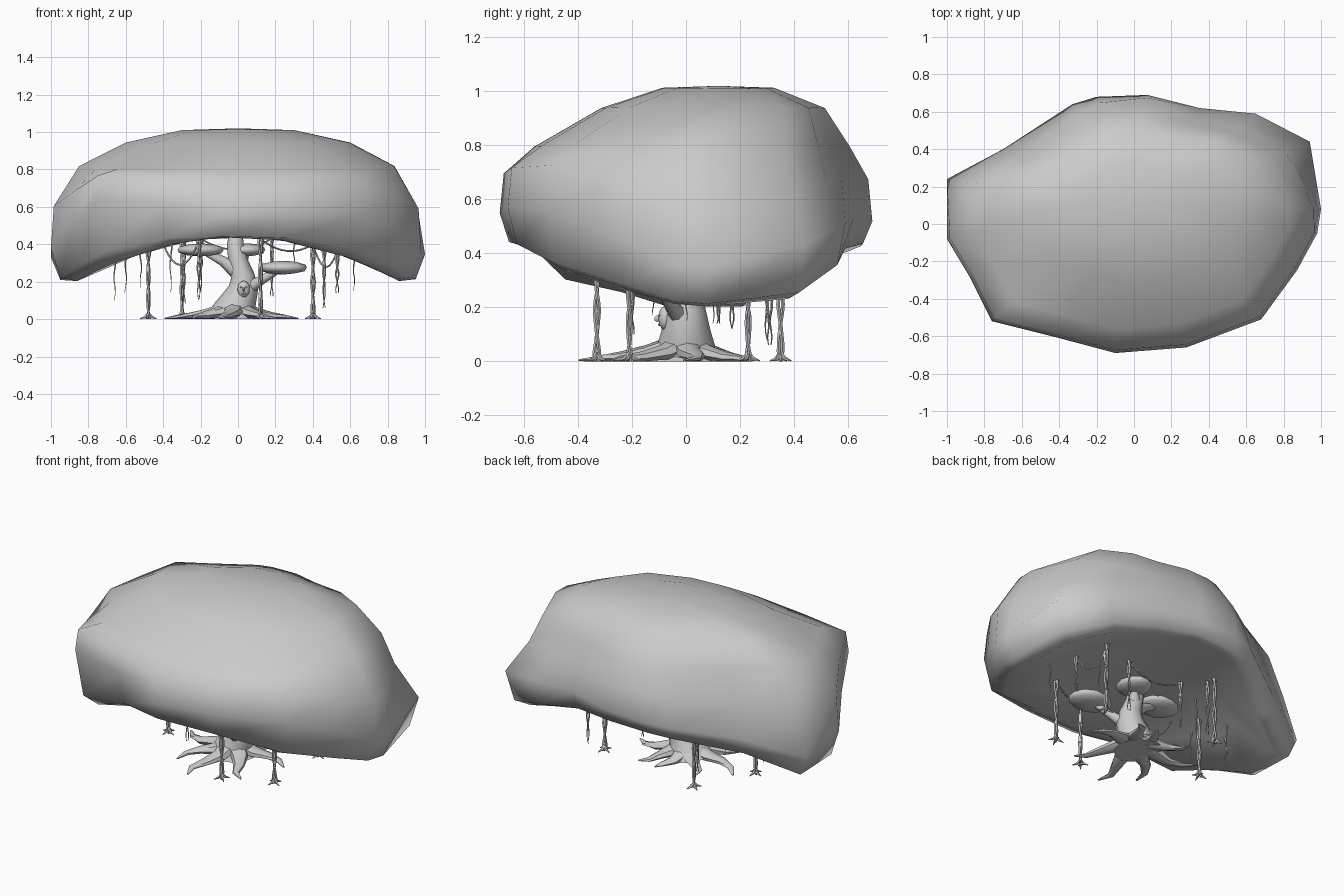
import bpy, bmesh, math
from mathutils import Vector

if "Cube" in bpy.data.objects:
    bpy.data.objects.remove(bpy.data.objects["Cube"])


def finish(name, bm, angle=45):
    bmesh.ops.recalc_face_normals(bm, faces=bm.faces)
    me = bpy.data.meshes.new(name)
    bm.to_mesh(me)
    bm.free()
    ob = bpy.data.objects.new(name, me)
    bpy.context.collection.objects.link(ob)
    bpy.ops.object.select_all(action='DESELECT')
    ob.select_set(True)
    bpy.context.view_layer.objects.active = ob
    bpy.ops.object.shade_smooth_by_angle(angle=math.radians(angle))
    return ob


def loft(bm, rings, caps=True):
    n = len(rings[0])
    for a, b in zip(rings, rings[1:]):
        for i in range(n):
            bm.faces.new((a[i], a[(i + 1) % n], b[(i + 1) % n], b[i]))
    if caps:
        bm.faces.new(rings[0])
        bm.faces.new(rings[-1])


def tube(bm, pts, radii, sides=6, flat=1.0):
    pts = [Vector(p) for p in pts]
    rings = []
    for i, p in enumerate(pts):
        d = pts[min(i + 1, len(pts) - 1)] - pts[max(i - 1, 0)]
        sign = 1 if pts[-1].z >= pts[0].z else -1
        q = Vector((0, 0, sign)).rotation_difference(d)
        ring = []
        for k in range(sides):
            a = math.tau * k / sides
            o = q @ Vector((math.cos(a), math.sin(a), 0)) * radii[i]
            v = p + Vector((o.x, o.y, o.z * flat))
            ring.append(bm.verts.new((v.x, v.y, max(v.z, 0))))
        rings.append(ring)
    loft(bm, rings)


def blob(name, loc, size, sub=2):
    bm = bmesh.new()
    bmesh.ops.create_icosphere(bm, subdivisions=sub, radius=1)
    for v in bm.verts:
        v.co = Vector(loc) + Vector(v.co[i] * size[i] for i in range(3))
    return finish(name, bm, 60)


# Canopy: plan outline scaled into rings, drooping toward both ends, arched beneath
outline = [(1, .08), (.94, .44), (.65, .59), (.35, .62), (.07, .69), (-.2, .68), (-.33, .64),
           (-.7, .4), (-1, .24), (-1, -.08), (-.88, -.28), (-.76, -.52), (-.4, -.61),
           (-.1, -.69), (.28, -.66), (.68, -.51), (.87, -.25), (.98, -.05)]
# scale, height, end droop, shift in y, front corner lift, back corner tuck, side droop, skew
levels = [(.35, .45, .3, .02, 0, 0, 0, 0), (.62, .445, .3, .01, 0, 0, 0, 0),
          (.86, .44, .32, 0, 0, 0, 0, 0), (.95, .435, .25, 0, .1, 0, 0, .05),
          (1, .51, .18, 0, .4, 0, 0, .2), (.985, .67, .1, .005, .3, .3, 0, .1),
          (.85, .84, .03, .025, 0, .2, .13, 0), (.6, .955, .03, .1, 0, 0, .1, 0),
          (.3, 1.015, .05, .12, 0, 0, .05, 0)]
bm = bmesh.new()
rings = []
for s, h, d, dy, lift, tuck, side, skew in levels:
    ring = []
    for x, y in outline:
        k = s * (1 - tuck * max(0, abs(x) * y))
        px, py = x * k, y * k
        z = h - d * px ** 2 - side * py ** 2 + lift * abs(px) * max(0, -py)
        z += skew * max(0, px * py)
        ring.append(bm.verts.new((px, py + dy, z)))
    rings.append(ring)
loft(bm, rings, caps=False)
for ring, tip in ((rings[0], (0, .02, .455)), (rings[-1], (0, .12, 1.02))):
    c = bm.verts.new(tip)
    for i, v in enumerate(ring):
        bm.faces.new((v, ring[(i + 1) % len(ring)], c))
finish("canopy", bm, 80)

# Trunk
bm = bmesh.new()
tube(bm, [(-.03, 0, 0), (-.02, 0, .05), (.01, 0, .11), (.03, 0, .17), (.025, 0, .23),
          (0, 0, .31), (-.015, .01, .4), (-.01, .02, .46)],
     [.14, .11, .092, .078, .064, .052, .045, .035], 12)
finish("trunk", bm)

# Branches with small leaf clusters
for i, (mid, end, size) in enumerate([
        ((.11, -.05, .2), (.24, -.1, .275), (.135, .11, .037)),
        ((-.08, -.01, .31), (-.2, -.03, .37), (.13, .11, .035)),
        ((.03, .04, .33), (.05, .06, .37), (.1, .11, .035))]):
    bm = bmesh.new()
    start = (.02, 0, .14) if i == 0 else (0, 0, .25)
    tube(bm, [start, mid, end], [.045, .027, .014], 8)
    finish("branch", bm)
    blob("leaf_cluster", end, size)

# Spreading surface roots
bm = bmesh.new()
for deg, ln in [(5, .34), (48, .3), (88, .26), (130, .3),
                (175, .38), (222, .34), (265, .4), (315, .36)]:
    a = math.radians(deg)
    pts = []
    for t, h in ((.1, .06), (.35, .032), (.6, .018), (.82, .01), (1, .004)):
        b = a + .2 * math.sin(t * 5 + deg) * t
        pts.append((-.02 + ln * t * math.cos(b), ln * t * math.sin(b), h))
    tube(bm, pts, [.06, .048, .032, .02, .006], 7, .6)
finish("surface_roots", bm)

# Carved face on the trunk
blob("face_oval", (.03, -.078, .16), (.034, .025, .046))
blob("nose", (.03, -.107, .158), (.007, .012, .013), 1)
blob("lips", (.03, -.098, .136), (.013, .007, .005), 1)
for s in (-1, 1):
    blob("eye", (.03 + s * .014, -.098, .17), (.008, .006, .004), 1)


# Aerial roots: twisted strands, some reaching the ground with splayed feet
def aerial_root(x, y, bottom, r, strands):
    top = .45 - .3 * x * x
    bm = bmesh.new()
    n = 12
    for s in range(strands):
        pts, rad = [], []
        for i in range(n + 1):
            t = i / n
            a = t * 9 + math.pi * s + x * 20
            w = r * (.8 + .25 * math.sin(t * 15))
            pts.append((x + w * math.cos(a), y + w * math.sin(a), top + (bottom - top) * t))
            rad.append(r * (1.5 if i == 0 else .8 if bottom < .01 else 1 - .75 * t))
        tube(bm, pts, rad, 5)
    if bottom < .01:
        for k in range(4):
            a = k * math.tau / 4 + x * 7
            c, s = math.cos(a), math.sin(a)
            tube(bm, [(x, y, .03), (x + .02 * c, y + .02 * s, .01),
                      (x + .045 * c, y + .045 * s, .002)], [r, r * .8, r * .3], 5)
    finish("aerial_root", bm)


for x, y in [(.12, -.33), (.4, -.21), (-.48, 0), (-.3, .35), (.4, .23)]:
    aerial_root(x, y, 0, .009, 2)
for x, y, b in [(-.21, -.2, .1), (.18, .17, .12), (.46, .31, .06), (-.29, .3, .08),
                (.53, .12, .14), (-.2, .17, .15)]:
    aerial_root(x, y, b, .008, 2)
for x, y, b in [(-.66, .02, .1), (-.6, .1, .14), (-.36, .12, .14), (.62, 0, .15),
                (.3, .05, .26), (-.52, -.12, .17)]:
    aerial_root(x, y, b, .005, 1)

# Swagged vines
for p, q, sag in [((-.4, -.15, .4), (-.21, -.2, .42), .12), ((.4, .23, .4), (.53, .12, .36), .1),
                  ((.18, .17, .43), (-.2, .17, .43), .06), ((.12, -.33, .43), (.4, -.21, .4), .05)]:
    bm = bmesh.new()
    p, q = Vector(p), Vector(q)
    pts = [p.lerp(q, i / 10) - Vector((0, 0, 4 * sag * i / 10 * (1 - i / 10))) for i in range(11)]
    tube(bm, pts, [.005] * 11, 5)
    finish("swag_vine", bm)
